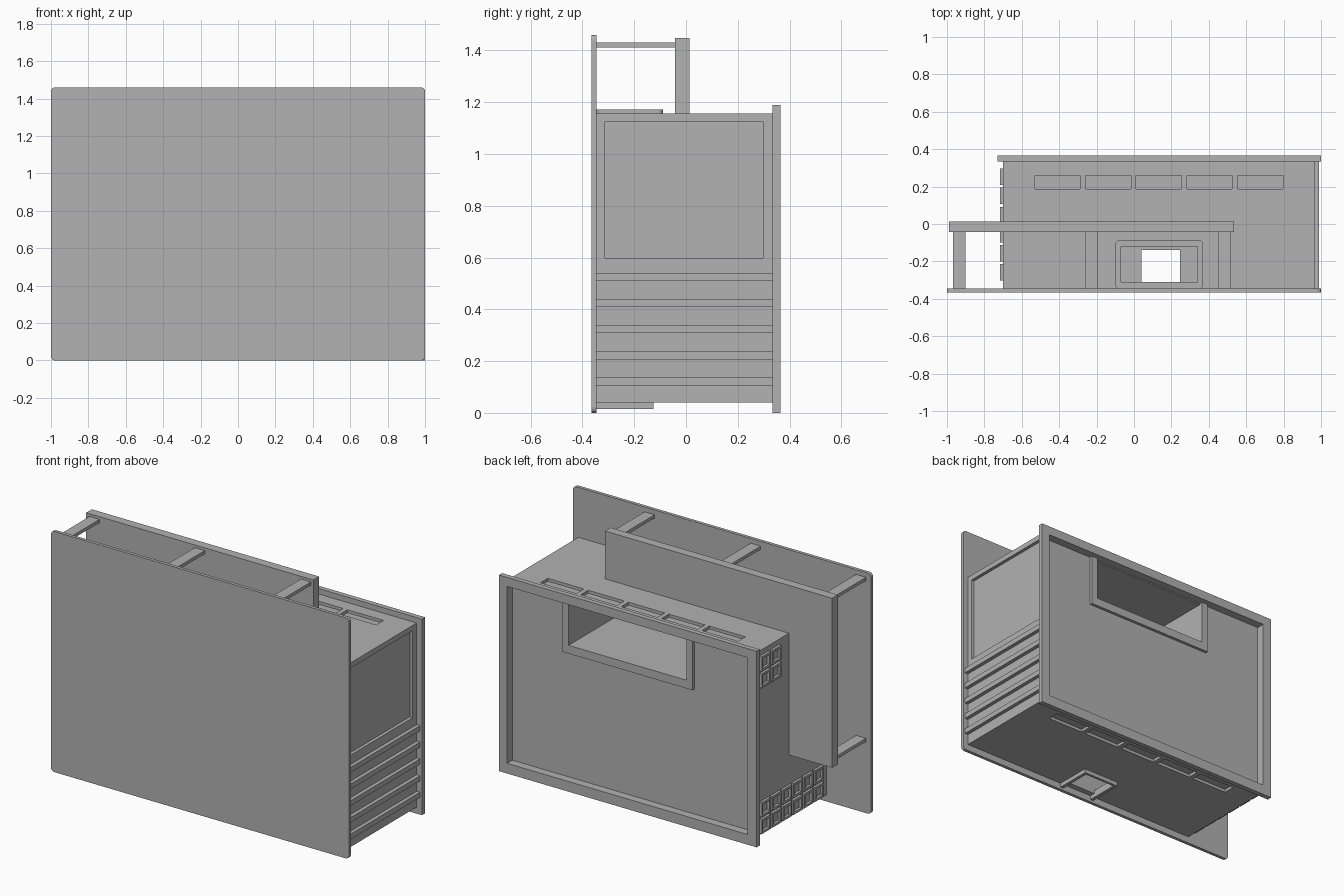
import bpy, bmesh
from mathutils import Vector

if "Cube" in bpy.data.objects:
    bpy.data.objects.remove(bpy.data.objects["Cube"])

grey = bpy.data.materials.new("plain_grey")
grey.diffuse_color = (0.445, 0.445, 0.445, 1)
grey.use_nodes = True
grey.node_tree.nodes["Principled BSDF"].inputs["Base Color"].default_value = grey.diffuse_color


def boxes(name, items):
    """One object from boxes given as (x0, x1, y0, y1, z0, z1)."""
    bm = bmesh.new()
    for x0, x1, y0, y1, z0, z1 in items:
        vs = bmesh.ops.create_cube(bm, size=1)["verts"]
        for v in vs:
            v.co = Vector((x1 if v.co.x > 0 else x0,
                           y1 if v.co.y > 0 else y0,
                           z1 if v.co.z > 0 else z0))
    me = bpy.data.meshes.new(name)
    bm.to_mesh(me)
    bm.free()
    me.materials.append(grey)
    ob = bpy.data.objects.new(name, me)
    bpy.context.collection.objects.link(ob)
    return ob


def round_edges(ob, axis, radius):
    """Round the edges that run along one axis."""
    bm = bmesh.new()
    bm.from_mesh(ob.data)
    es = [e for e in bm.edges
          if abs((e.verts[0].co - e.verts[1].co).normalized()[axis]) > 0.99]
    bmesh.ops.bevel(bm, geom=es, offset=radius, segments=4, profile=0.5, affect='EDGES')
    bm.to_mesh(ob.data)
    bm.free()


def cut(ob, *cutters):
    """Subtract cutters from an object, then remove them."""
    for c in cutters:
        c.hide_render = True
        m = ob.modifiers.new("cut", 'BOOLEAN')
        m.operation, m.solver, m.object = 'DIFFERENCE', 'EXACT', c
    bpy.context.view_layer.update()
    dg = bpy.context.evaluated_depsgraph_get()
    me = bpy.data.meshes.new_from_object(ob.evaluated_get(dg))
    ob.modifiers.clear()
    ob.data = me
    for c in cutters:
        bpy.data.objects.remove(c)


# large front panel with softly rounded corners
front = boxes("front_panel", [(-1, 1, -0.365, -0.345, 0, 1.46)])
round_edges(front, 1, 0.022)

# cabinet with back recess, tray pocket, vertical shaft, side recess and vents
L, R, BOT, TOP = -0.70, 0.965, 0.04, 1.157
body = boxes("cabinet", [(L, R, -0.345, 0.335, BOT, TOP)])
vent_x = [-0.53 + 0.271 * i for i in range(5)]
cut(body,
    boxes("cut_back", [(-0.67, 0.945, 0.315, 0.4, 0.062, 1.135)]),
    boxes("cut_tray", [(-0.235, 0.555, -0.11, 0.35, 0.87, 1.128)]),
    boxes("cut_shaft", [(-0.07, 0.34, -0.31, -0.12, 0.06, 1.3)]),
    boxes("cut_outlet", [(0.04, 0.245, -0.31, -0.14, -0.1, 0.1)]),
    boxes("cut_side", [(R - 0.02, 1.1, -0.313, 0.297, 0.597, 1.125)]),
    boxes("cut_vents",
          [(x, x + 0.242, 0.188, 0.258, TOP - 0.018, 1.3) for x in vent_x]
          + [(x, x + 0.242, 0.188, 0.258, -0.1, BOT + 0.018) for x in vent_x]))

# back frame
frame = boxes("back_frame", [(-0.73, 1.0, 0.335, 0.365, 0, 1.19)])
cut(frame, boxes("cut_frame", [(-0.67, 0.945, 0.2, 0.5, 0.062, 1.135)]))

# raised lip around the tray opening
boxes("tray_lip", [
    (-0.277, -0.235, 0.31, 0.333, 0.82, 1.135),
    (0.555, 0.597, 0.31, 0.333, 0.82, 1.135),
    (-0.235, 0.555, 0.31, 0.333, 0.82, 0.87)])

# collar around the top inlet
collar = boxes("inlet_collar", [(-0.10, 0.37, -0.345, -0.088, TOP - 0.002, 1.172)])
round_edges(collar, 2, 0.02)
cut(collar, boxes("cut_collar", [(-0.07, 0.34, -0.31, -0.12, 1, 1.3)]))

# lip around the bottom outlet
boxes("outlet_lip", [
    (0.02, 0.04, -0.345, -0.125, 0.015, BOT),
    (0.245, 0.265, -0.345, -0.125, 0.015, BOT),
    (0.04, 0.245, -0.14, -0.125, 0.015, BOT)])

# louvre slats on the right side
boxes("louvre_slats", [(R - 0.002, 0.988, -0.345, 0.335, z, z + 0.031)
                       for z in (0.105, 0.206, 0.308, 0.409, 0.51)])

# square grille rings on the left side: two rows low, a small block high
rings = []


def ring(y, z, s=0.088, w=0.014):
    x0, x1 = L - 0.016, L + 0.002
    rings.extend([(x0, x1, y, y + s, z, z + w), (x0, x1, y, y + s, z + s - w, z + s),
                  (x0, x1, y, y + w, z + w, z + s - w),
                  (x0, x1, y + s - w, y + s, z + w, z + s - w)])


for row in range(2):
    for col in range(6):
        ring(-0.302 + 0.102 * col, 0.05 + 0.102 * row)
        if col > 3:
            ring(-0.302 + 0.102 * col, 0.935 + 0.102 * row)
boxes("side_grilles", rings)

# board standing over the cabinet and hanging past its left side
boxes("rear_board", [
    (-0.99, L, -0.042, 0.013, 0.418, 1.447),
    (L, 0.535, -0.042, 0.013, TOP, 1.447)])

# struts tying the board to the front panel
boxes("struts", [(x, x + 0.067, -0.345, -0.042, z, z + 0.02)
                 for x, z in ((-0.967, 1.411), (-0.26, 1.411),
                              (0.452, 1.411), (-0.967, 0.434))])
